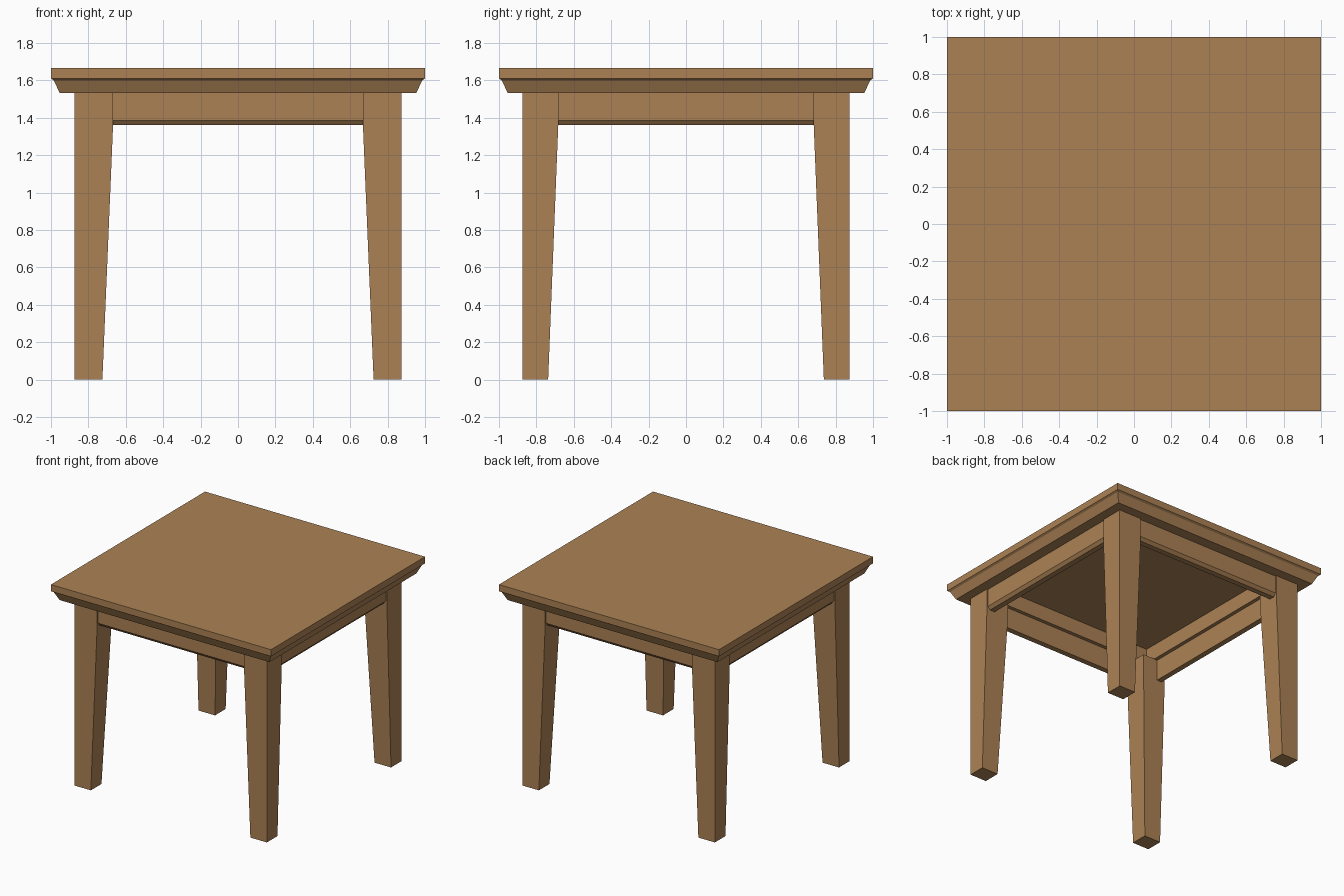
import bpy, bmesh

if "Cube" in bpy.data.objects:
    bpy.data.objects.remove(bpy.data.objects["Cube"])

wood = bpy.data.materials.new("warm brown wood")
wood.diffuse_color = (0.41, 0.222, 0.09, 1.0)
wood.use_nodes = True
wood.node_tree.nodes["Principled BSDF"].inputs["Base Color"].default_value = wood.diffuse_color


def loft(name, rings):
    """Join stacked rings of points into a closed solid."""
    bm = bmesh.new()
    loops = [[bm.verts.new(p) for p in ring] for ring in rings]
    n = len(loops[0])
    for a, b in zip(loops, loops[1:]):
        for i in range(n):
            j = (i + 1) % n
            bm.faces.new((a[i], a[j], b[j], b[i]))
    bm.faces.new(loops[0])
    bm.faces.new(loops[-1])
    bmesh.ops.recalc_face_normals(bm, faces=bm.faces)
    mesh = bpy.data.meshes.new(name)
    bm.to_mesh(mesh)
    bm.free()
    mesh.materials.append(wood)
    ob = bpy.data.objects.new(name, mesh)
    bpy.context.collection.objects.link(ob)
    return ob


def square(r, z):
    return [(-r, -r, z), (r, -r, z), (r, r, z), (-r, r, z)]


# Table top: thin slab, sloping moulding below, hollow underside
loft("table_top", [square(r, z) for r, z in (
    (1.0, 1.665), (1.0, 1.61), (0.985, 1.60), (0.953, 1.532),
    (0.77, 1.532), (0.77, 1.655))])

# Legs: square outside, tapering on the two inner sides
OUT = 0.875
for sy, end in ((-1, "front"), (1, "back")):
    for sx, side in ((-1, "left"), (1, "right")):
        rings = []
        for z, ix, iy in ((0, 0.725, 0.737), (1.36, 0.668, 0.683), (1.535, 0.668, 0.683)):
            rings.append([(sx * x, sy * y, z) for x, y in
                          ((ix, iy), (OUT, iy), (OUT, OUT), (ix, OUT))])
        loft(f"{end}_{side}_leg", rings)

# Aprons: boards with a chamfered lower outer edge, set just behind the leg faces
profile = [(0.80, 1.36), (0.845, 1.36), (0.865, 1.385), (0.865, 1.535), (0.80, 1.535)]
for s, front, side in ((-1, "front", "left"), (1, "back", "right")):
    loft(f"{front}_apron", [[(x, s * d, z) for d, z in profile] for x in (-0.69, 0.69)])
    loft(f"{side}_apron", [[(s * d, y, z) for d, z in profile] for y in (-0.70, 0.70)])
